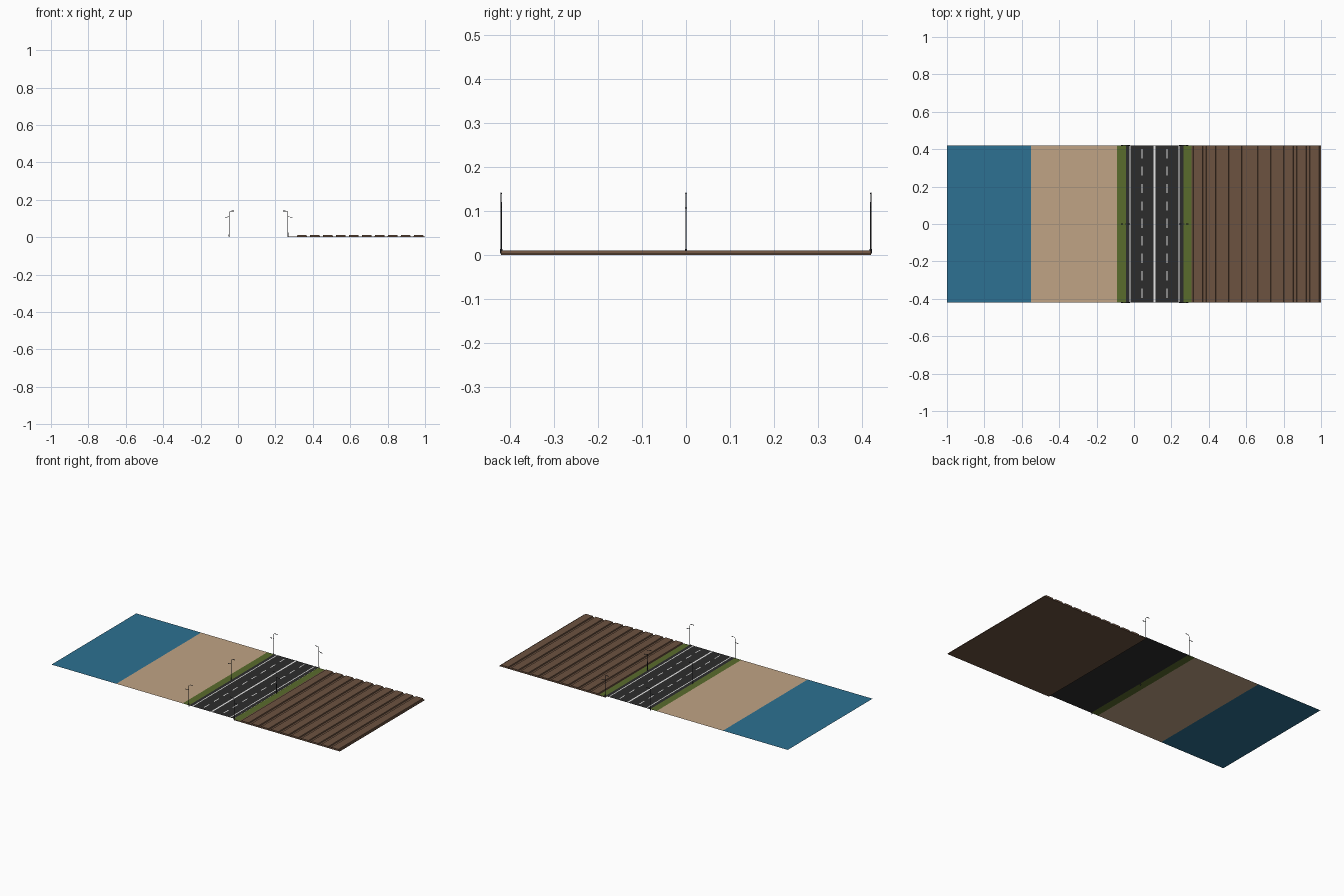
import bpy, bmesh, math

if "Cube" in bpy.data.objects:
    bpy.data.objects.remove(bpy.data.objects["Cube"])

Y = 0.42          # half length of the strip
MID = 0.11        # centre line of the road


def mat(name, rgb):
    m = bpy.data.materials.new(name)
    lin = [((c / 255 + 0.055) / 1.055) ** 2.4 if c > 10 else c / 255 / 12.92 for c in rgb]
    m.diffuse_color = (*lin, 1)
    m.use_nodes = True
    m.node_tree.nodes["Principled BSDF"].inputs["Base Color"].default_value = m.diffuse_color
    return m


WATER = mat("water blue", (45, 113, 146))
SAND = mat("sand", (192, 164, 133))
GRASS = mat("grass green", (90, 108, 44))
ASPHALT = mat("asphalt", (44, 44, 44))
PAINT = mat("line white", (235, 235, 235))
SOIL = mat("soil brown", (108, 82, 64))
METAL = mat("lamp metal", (52, 54, 60))


def finish(name, bm, material):
    me = bpy.data.meshes.new(name)
    bm.to_mesh(me)
    bm.free()
    me.materials.append(material)
    ob = bpy.data.objects.new(name, me)
    bpy.context.collection.objects.link(ob)
    return ob


def sheets(name, rects, z, material):
    """Flat upward-facing rectangles (x0, x1, y0, y1) at height z."""
    bm = bmesh.new()
    for x0, x1, y0, y1 in rects:
        bm.faces.new([bm.verts.new(p) for p in
                      ((x0, y0, z), (x1, y0, z), (x1, y1, z), (x0, y1, z))])
    return finish(name, bm, material)


# ground bands
sheets("water", [(-1, -0.55, -Y, Y)], 0.01, WATER)
sheets("beach", [(-0.55, -0.09, -Y, Y)], 0.01, SAND)
sheets("left_verge", [(-0.09, -0.042, -Y, Y)], 0.01, GRASS)
sheets("right_verge", [(0.262, 0.307, -Y, Y)], 0.007, GRASS)
sheets("road", [(-0.045, 0.265, -Y, Y)], 0.01, ASPHALT)

# road markings: solid edge and centre lines, dashed lane lines
solid = [(x - w, x + w, -Y, Y) for x, w in ((-0.021, 0.003), (MID, 0.005), (0.241, 0.003))]
sheets("solid_lines", solid, 0.011, PAINT)
dashes = []
for x in (0.043, 0.177):
    for i in range(9):
        y = -Y + 0.025 + i * 0.0933
        dashes.append((x - 0.003, x + 0.003, y, min(y + 0.05, Y)))
sheets("lane_dashes", dashes, 0.011, PAINT)

# ploughed field: one extruded profile with raised ridges
X0, X1, N = 0.307, 1.0, 10
pitch = (X1 - X0) / N
profile = [(0.265, 0), (0.265, 0.004)]
for i in range(N):
    a = X0 + i * pitch
    profile += [(a + 0.008, 0.004), (a + 0.010, 0.0105),
                (a + pitch - 0.010, 0.0105), (a + pitch - 0.008, 0.004)]
profile += [(X1, 0.004), (X1, 0)]
bm = bmesh.new()
front = bm.faces.new([bm.verts.new((x, -Y, z)) for x, z in profile])
ext = bmesh.ops.extrude_face_region(bm, geom=[front])
bmesh.ops.translate(bm, vec=(0, 2 * Y, 0),
                    verts=[v for v in ext["geom"] if isinstance(v, bmesh.types.BMVert)])
bmesh.ops.recalc_face_normals(bm, faces=bm.faces)
finish("ploughed_field", bm, SOIL)


# street lamps
def tube(bm, a, b, r0, r1, n=8):
    """Tapered tube between two points in an XZ plane."""
    dx, dz = b[0] - a[0], b[2] - a[2]
    length = math.hypot(dx, dz)
    nx, nz = -dz / length, dx / length
    rings = []
    for p, r in ((a, r0), (b, r1)):
        ring = []
        for k in range(n):
            t = 2 * math.pi * k / n
            c, s = math.cos(t) * r, math.sin(t) * r
            ring.append(bm.verts.new((p[0] + nx * c, p[1] + s, p[2] + nz * c)))
        rings.append(ring)
    for k in range(n):
        j = (k + 1) % n
        bm.faces.new((rings[0][k], rings[0][j], rings[1][j], rings[1][k]))
    bm.faces.new(rings[0])
    bm.faces.new(rings[1])


def lamp(name, x, y, side):
    """Tall arm reaches over the road (side), short arm over the verge."""
    bm = bmesh.new()

    def run(points, r):
        pts = [(x + side * px, y, pz) for px, pz in points]
        for a, b in zip(pts, pts[1:]):
            tube(bm, a, b, r, r)

    tube(bm, (x, y, 0.004), (x, y, 0.014), 0.003, 0.0025)
    tube(bm, (x, y, 0.014), (x, y, 0.130), 0.0017, 0.0013)
    run([(0, 0.130), (0.002, 0.136), (0.007, 0.139), (0.014, 0.140)], 0.0012)
    run([(0, 0.110), (-0.006, 0.109), (-0.013, 0.107)], 0.0011)
    # lamp heads
    tube(bm, (x + side * 0.013, y, 0.140), (x + side * 0.026, y, 0.1395), 0.002, 0.0018)
    tube(bm, (x - side * 0.012, y, 0.107), (x - side * 0.023, y, 0.106), 0.002, 0.0018)
    bmesh.ops.recalc_face_normals(bm, faces=bm.faces)
    finish(name, bm, METAL)


for side, label in ((1, "left"), (-1, "right")):
    for i, y in enumerate((-Y, 0, Y)):
        lamp(f"{label}_street_lamp_{i + 1}", MID - side * 0.157, y, side)
